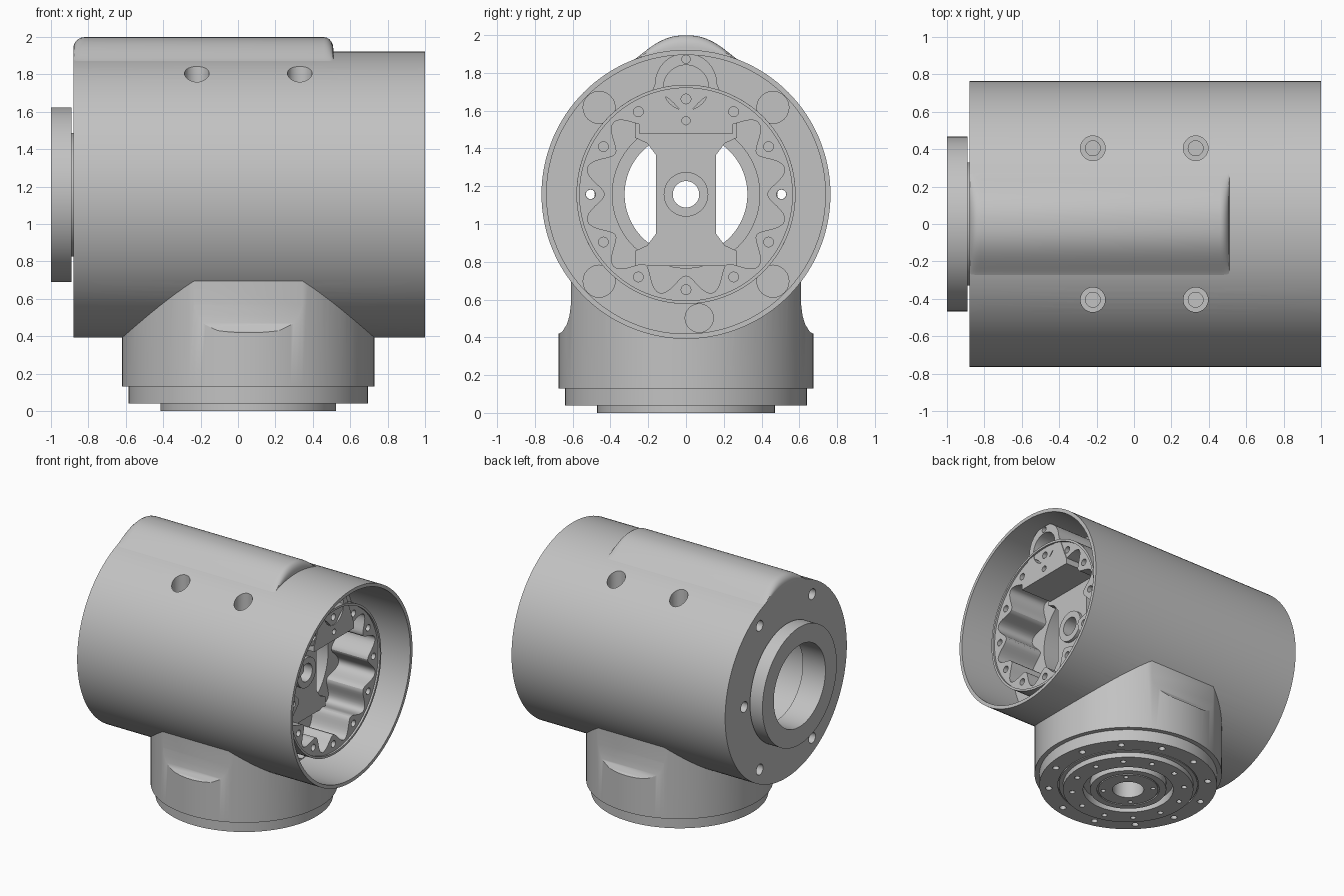
import bpy, bmesh
from math import sin, cos, pi, sqrt, radians
from mathutils import Matrix, Vector

if "Cube" in bpy.data.objects:
    bpy.data.objects.remove(bpy.data.objects["Cube"])

AXIS_Z = 1.157      # height of the barrel axis
FOOT_X = 0.055      # centre of the foot
R = 0.765           # barrel radius

metal = bpy.data.materials.new("light grey metal")
metal.use_nodes = True
grey = (0.54, 0.54, 0.54, 1)
metal.diffuse_color = grey
metal.node_tree.nodes["Principled BSDF"].inputs["Base Color"].default_value = grey

TO_BARREL = Matrix.Translation((0, 0, AXIS_Z)) @ Matrix.Rotation(pi / 2, 4, 'Y')
TO_FOOT = Matrix.Translation((FOOT_X, 0, 0))


def finish(name, bm, matrix=Matrix()):
    bmesh.ops.remove_doubles(bm, verts=bm.verts, dist=1e-5)
    bmesh.ops.transform(bm, matrix=matrix, verts=bm.verts)
    bmesh.ops.recalc_face_normals(bm, faces=bm.faces)
    mesh = bpy.data.meshes.new(name)
    bm.to_mesh(mesh)
    bm.free()
    mesh.materials.append(metal)
    obj = bpy.data.objects.new(name, mesh)
    bpy.context.collection.objects.link(obj)
    return obj


def loft(name, rings, matrix=Matrix(), closed=False):
    """Skin a list of equal point rings; cap the ends unless closed."""
    bm = bmesh.new()
    loops = [[bm.verts.new(p) for p in ring] for ring in rings]
    n = len(loops[0])
    pairs = list(zip(loops, loops[1:]))
    if closed:
        pairs.append((loops[-1], loops[0]))
    for a, b in pairs:
        for i in range(n):
            j = (i + 1) % n
            bm.faces.new((a[i], a[j], b[j], b[i]))
    if not closed:
        bm.faces.new(loops[0])
        bm.faces.new(loops[-1])
    return finish(name, bm, matrix)


def circle(r, h, n, centre=(0, 0)):
    return [(centre[0] + r * cos(2 * pi * i / n), centre[1] + r * sin(2 * pi * i / n), h)
            for i in range(n)]


def turned(name, profile, matrix, n=128, closed=False):
    """Turned part from (radius, height) pairs."""
    return loft(name, [circle(r, h, n) for r, h in profile], matrix, closed)


def prism(name, outline, x0, x1):
    """Outline in (y, z) run along x."""
    return loft(name, [[(x, y, z) for y, z in outline] for x in (x0, x1)])


def pin(x0, x1, y, z, r, n=24):
    """Cutter along x, placed relative to the barrel axis."""
    outline = [(y + r * cos(2 * pi * i / n), AXIS_Z + z + r * sin(2 * pi * i / n)) for i in range(n)]
    return prism("cutter", outline, x0, x1)


def drill(x, y, z0, z1, r, n=24):
    return loft("cutter", [circle(r, z, n, (x, y)) for z in (z0, z1)])


def combine(obj, tool, operation='DIFFERENCE'):
    mod = obj.modifiers.new("cut", 'BOOLEAN')
    mod.operation, mod.solver, mod.object = operation, 'EXACT', tool
    tool.hide_render = True
    bpy.context.view_layer.objects.active = obj
    bpy.ops.object.modifier_apply(modifier=mod.name)
    bpy.data.objects.remove(tool)


# Foot: stepped round base with a flat milled on front and back
foot = turned("foot", [(0.47, 0), (0.47, 0.04), (0.64, 0.04), (0.64, 0.13),
                       (0.675, 0.13), (0.675, 0.95)], TO_FOOT)
for s in (-1, 1):
    flat = [(0.69, 0.41), (0.655, 0.43), (0.63, 0.47), (0.617, 0.515), (0.61, 0.57), (0.61, 1), (0.8, 1), (0.8, 0.41)]
    combine(foot, prism("cutter", [(s * y, z) for y, z in flat], -0.8, 0.9))

# Barrel with end flange, joined to the foot, then hollowed
housing = turned("housing", [(0.467, -1), (0.467, -0.89), (0.33, -0.89), (0.33, -0.88),
                             (R, -0.88), (R, 1)], TO_BARREL)
combine(housing, foot, 'UNION')
combine(housing, turned("cutter", [(0.325, -1.1), (0.325, -0.8), (0.39, -0.8), (0.39, 0.52),
                                   (0.738, 0.52), (0.738, 1.1)], TO_BARREL))

# Counterbored screw holes on top
for x in (-0.22, 0.33):
    for y in (-0.405, 0.405):
        combine(housing, drill(x, y, 1.68, 2, 0.066, 32))
        combine(housing, drill(x, y, 1.58, 1.75, 0.04))

# Screw holes in the closed end
for i in range(6):
    a = radians(60 * i)
    r = 0.525 if i % 3 == 0 else 0.66
    combine(housing, pin(-0.95, -0.7, r * cos(a), r * sin(a), 0.042))
for s in (-1, 1):
    combine(housing, pin(-0.8, 0.6, s * 0.505, 0, 0.025))

# Shallow pockets and a cable hole in the inner floor
for ys, zs in ((-1, 1), (1, 1), (-1, -1), (1, -1)):
    combine(housing, pin(0.4, 0.6, ys * 0.46, zs * 0.46, 0.085))
combine(housing, pin(0.35, 0.6, 0.07, -0.655, 0.075))

# Underside of the foot: grooves, bolt circles and centre bore
for r0, r1, depth in ((0.275, 0.325, 0.06), (0.215, 0.225, 0.01), (0.50, 0.507, 0.05)):
    combine(housing, turned("cutter", [(r0, -0.1), (r1, -0.1), (r1, depth), (r0, depth)], TO_FOOT, 96, True))
combine(housing, drill(FOOT_X, 0, -0.1, 0.3, 0.113, 48))
for count, radius, size in ((12, 0.575, 0.024), (12, 0.405, 0.02), (4, 0.18, 0.017)):
    for i in range(count):
        a = 2 * pi * (i + 0.5) / count
        combine(housing, drill(FOOT_X + radius * cos(a), radius * sin(a), -0.1, 0.12, size, 16))


# Raised ridge along the top of the barrel
def ridge_ring(x, lift):
    ring = []
    for i in range(-20, 21):
        y = 0.28 * i / 20
        bump = 0.079 * max(0, 1 - abs(i / 20) ** 2.5) ** 1.5
        ring.append((x, y, AXIS_Z + sqrt(R * R - y * y) - 0.002 + bump * lift))
    return ring + [(x, 0.28, 1.82), (x, -0.28, 1.82)]


stations = [(-0.88, 0.1)] + [(-0.82 - 0.06 * cos(t), 0.3 + 0.7 * sin(t))
                             for t in (0, 0.3, 0.6, 0.9, 1.2, pi / 2)]
stations += [(0.46 + 0.05 * sin(t), 0.2 + 0.8 * cos(t)) for t in (0, 0.3, 0.6, 0.9, 1.2, pi / 2)]
loft("top_ridge", [ridge_ring(x, f) for x, f in stations])


# Scalloped ring inside the open end, with twelve screw bosses
def ring_loop(x, wavy):
    pts = []
    for i in range(192):
        a = 2 * pi * i / 192
        r = 0.485 - 0.055 * cos(12 * a) if wavy else 0.58
        pts.append((r * cos(a), r * sin(a), x))
    return pts


ring = loft("scalloped_ring", [ring_loop(0.51, False), ring_loop(0.84, False),
                               ring_loop(0.84, True), ring_loop(0.51, True)], TO_BARREL, True)
for i in range(12):
    a = radians(30 * i)
    start = 0.4 if i % 6 == 0 else 0.7
    combine(ring, pin(start, 0.9, 0.505 * cos(a), 0.505 * sin(a), 0.026, 16))
turned("ring_lip", [(0.563, 0.83), (0.58, 0.83), (0.58, 0.855), (0.563, 0.855)], TO_BARREL, 128, True)

# Keyhole block at the top of the ring
dome = [(0.165 * cos(t * pi / 16), 1.74 + 0.165 * sin(t * pi / 16)) for t in range(17)]
block = prism("keyhole_block", [(-0.25, 1.48), (0.25, 1.48), (0.25, 1.52)] + dome + [(-0.25, 1.52)], 0.51, 0.846)
combine(block, pin(0.6, 0.9, 0, 0.565, 0.12, 32))
for y, z in ((0, 0.39), (0, 0.715)):
    combine(block, pin(0.7, 0.9, y, z, 0.022, 16))

# Bridge across the bore with its bored hub
half = [(0.27, 0.38), (0.27, 0.3), (0.205, 0.27), (0.16, 0.21)]
right = half + [(y, -z) for y, z in reversed(half)]
outline = right + [(-y, z) for y, z in reversed(right)]
bridge = prism("bridge", [(y, AXIS_Z + z) for y, z in outline], 0.44, 0.58)
combine(bridge, pin(0.3, 0.7, 0, 0, 0.09, 32))
turned("hub", [(0.07, 0.42), (0.118, 0.42), (0.118, 0.605), (0.07, 0.605)], TO_BARREL, 48, True)

# Smooth curved faces, keep machined edges crisp
bpy.ops.object.select_all(action='DESELECT')
for obj in bpy.context.collection.objects:
    if obj.type == 'MESH' and metal.name in obj.data.materials:
        obj.select_set(True)
        bpy.context.view_layer.objects.active = obj
bpy.ops.object.shade_smooth_by_angle(angle=radians(30))
